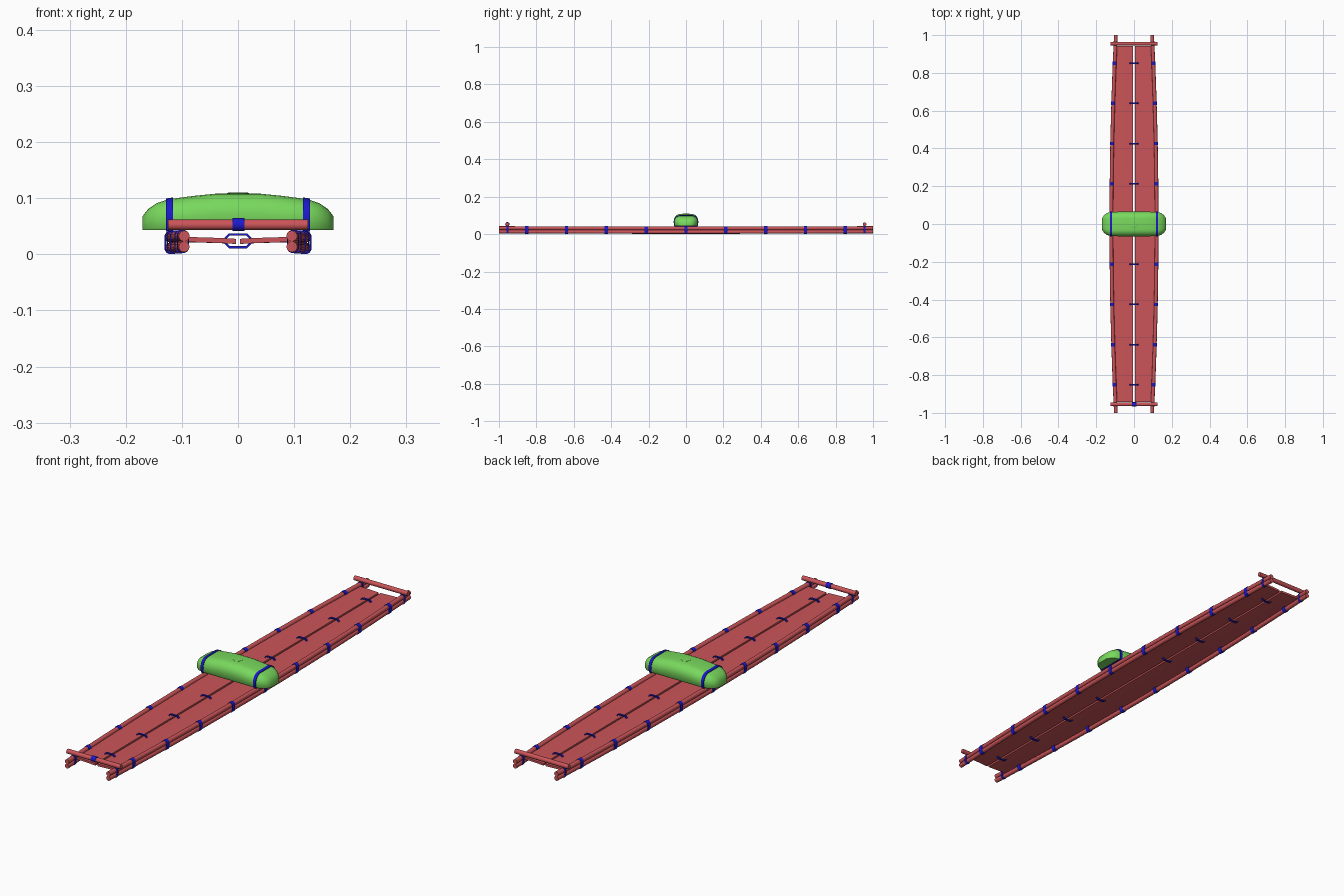
import bpy
import bmesh
from math import sin, cos, pi, radians

if "Cube" in bpy.data.objects:
    bpy.data.objects.remove(bpy.data.objects["Cube"])


def material(name, rgb):
    m = bpy.data.materials.new(name)
    m.use_nodes = True
    m.diffuse_color = (*rgb, 1)
    m.node_tree.nodes["Principled BSDF"].inputs["Base Color"].default_value = (*rgb, 1)
    return m


RED = material("red", (0.60, 0.09, 0.10))
GREEN = material("green", (0.19, 0.69, 0.11))
BLUE = material("blue", (0.012, 0.01, 0.60))


def loft(name, rings, mat, closed=False, smooth=True):
    """Skin a list of equal-length point rings; closed joins last to first."""
    bm = bmesh.new()
    vs = [[bm.verts.new(p) for p in ring] for ring in rings]
    n = len(vs[0])
    pairs = list(zip(vs, vs[1:])) + ([(vs[-1], vs[0])] if closed else [])
    for a, b in pairs:
        for i in range(n):
            j = (i + 1) % n
            bm.faces.new((a[i], a[j], b[j], b[i]))
    if not closed:
        bm.faces.new(vs[0])
        bm.faces.new(vs[-1])
    bmesh.ops.recalc_face_normals(bm, faces=bm.faces)
    me = bpy.data.meshes.new(name)
    bm.to_mesh(me)
    bm.free()
    me.materials.append(mat)
    ob = bpy.data.objects.new(name, me)
    bpy.context.collection.objects.link(ob)
    if smooth:
        bpy.ops.object.select_all(action='DESELECT')
        ob.select_set(True)
        bpy.context.view_layer.objects.active = ob
        bpy.ops.object.shade_smooth_by_angle(angle=radians(40))
    return ob


def circle(r, n=12):
    return [(r * cos(2 * pi * i / n), r * sin(2 * pi * i / n)) for i in range(n)]


def spread(a, b, n):
    return [a + (b - a) * i / n for i in range(n + 1)]


def band(name, inner, outer, y, width, smooth=False):
    """Closed loop of strap in the xz plane at depth y."""
    h = width / 2
    rings = [[(a[0], y - h, a[1]), (b[0], y - h, b[1]),
              (b[0], y + h, b[1]), (a[0], y + h, a[1])]
             for a, b in zip(inner, outer)]
    return loft(name, rings, BLUE, closed=True, smooth=smooth)


def rail_x(y):
    return 0.120 - 0.024 * y * y


def rail_drop(y):
    return -0.002 * (1 - y * y)


# Side rails: two stacked poles on each side, bowed outward
for side, label in ((1, "left"), (-1, "right")):
    for z, level in ((0.0135, "lower"), (0.0325, "upper")):
        rings = [[(side * rail_x(y) + cx, y, z + rail_drop(y) + cz)
                  for cx, cz in circle(0.0098)] for y in spread(-1, 1, 24)]
        loft(f"{label}_{level}_rail", rings, RED)

# Cloth bed: two halves sloping gently to a central slit
for side, label in ((1, "left"), (-1, "right")):
    rings = []
    for y in spread(-0.942, 0.942, 24):
        edge = rail_x(y) - 0.004
        xs = [0.004 + (edge - 0.004) * t for t in spread(0, 1, 4)]
        top = [(side * x, y, 0.027 + 0.004 * (x / edge) ** 0.6) for x in xs]
        under = [(x, yy, z - 0.009) for x, yy, z in reversed(top)]
        rings.append(top + under)
    loft(f"{label}_bed_panel", rings, RED)

# End bars lying over the rails
for y, label in ((-0.955, "front"), (0.955, "back")):
    loft(f"{label}_bar", [[(x, y + a, 0.0525 + b) for a, b in circle(0.0095)]
                          for x in (-0.125, 0.125)], RED)
loft("front_bar_wrap", [[(x, -0.955 + a, 0.0530 + b) for a, b in circle(0.0115)]
                        for x in (-0.010, 0.012)], BLUE)


# Lashings around both poles of each rail
def stadium(r, half):
    pts = []
    for i in range(12):
        a = 2 * pi * (i + 0.5) / 12
        pts.append((r * cos(a), r * sin(a) + (half if sin(a) > 0 else -half)))
    return pts


stations = [s * k * 0.213 for s in (-1, 1) for k in range(1, 5)]
lashings = [(y, 0.018) for y in stations + [0]] + [(-0.955, 0.010), (0.955, 0.010)]
for i, (y, width) in enumerate(lashings):
    for side, label in ((1, "left"), (-1, "right")):
        def place(pts):
            return [(side * rail_x(y) + x, 0.023 + rail_drop(y) + z) for x, z in pts]
        band(f"{label}_lashing_{i + 1}", place(stadium(0.0090, 0.0098)),
             place(stadium(0.0113, 0.0098)), y, width, smooth=True)

# Lacing loops joining the bed halves
def octagon(hx, hz):
    c = hz * 0.62
    quarter = [(hx, hz - c), (hx - c, hz)]
    half = quarter + [(-x, z) for x, z in reversed(quarter)]
    return [(x, 0.024 + z) for x, z in half + [(-x, -z) for x, z in half]]


for i, y in enumerate(stations):
    band(f"lacing_loop_{i + 1}", octagon(0.0205, 0.0095), octagon(0.0245, 0.0133), y, 0.008)


# Cushion: rounded box sections along x
def section(x, half, top, bottom, grow=0.0):
    """Flat-bottomed section with broad rounded upper corners."""
    w, t, b = half + grow, top + grow, bottom - grow
    r = min(0.55 * half, 0.6 * (top - bottom))
    s = 0.15 * r
    pts = [(w - s, b), (w - s * 0.3, b + s)]
    for a in spread(0, pi / 2, 5):
        pts.append((w - r + r * cos(a), t - r + r * sin(a)))
    pts += [(-y, z) for y, z in reversed(pts)]
    return [(x, y, z) for y, z in pts]


half_profile = [(0.0, 0.065, 0.108), (0.04, 0.065, 0.108), (0.08, 0.065, 0.104),
                (0.125, 0.064, 0.098), (0.145, 0.057, 0.091), (0.160, 0.045, 0.081),
                (0.170, 0.029, 0.068)]
profile = [(-x, w, t) for x, w, t in reversed(half_profile[1:])] + half_profile
loft("cushion", [section(x, w, t, 0.043) for x, w, t in profile], GREEN)

# Valve disc on the cushion top
loft("valve", [[(a, b, z) for a, b in circle(r, 8)]
               for r, z in ((0.020, 0.106), (0.020, 0.109), (0.017, 0.110))],
     GREEN, smooth=False)

# Straps holding the cushion to the rails
for side, label in ((1, "left"), (-1, "right")):
    rings = []
    for x, grow in ((0.116, -0.001), (0.116, 0.002), (0.128, 0.002), (0.128, -0.001)):
        top = 0.098 + (0.125 - x) * 0.13
        rings.append(section(side * x, 0.064, top, 0.043, grow))
    loft(f"{label}_cushion_strap", rings, BLUE, closed=True)
